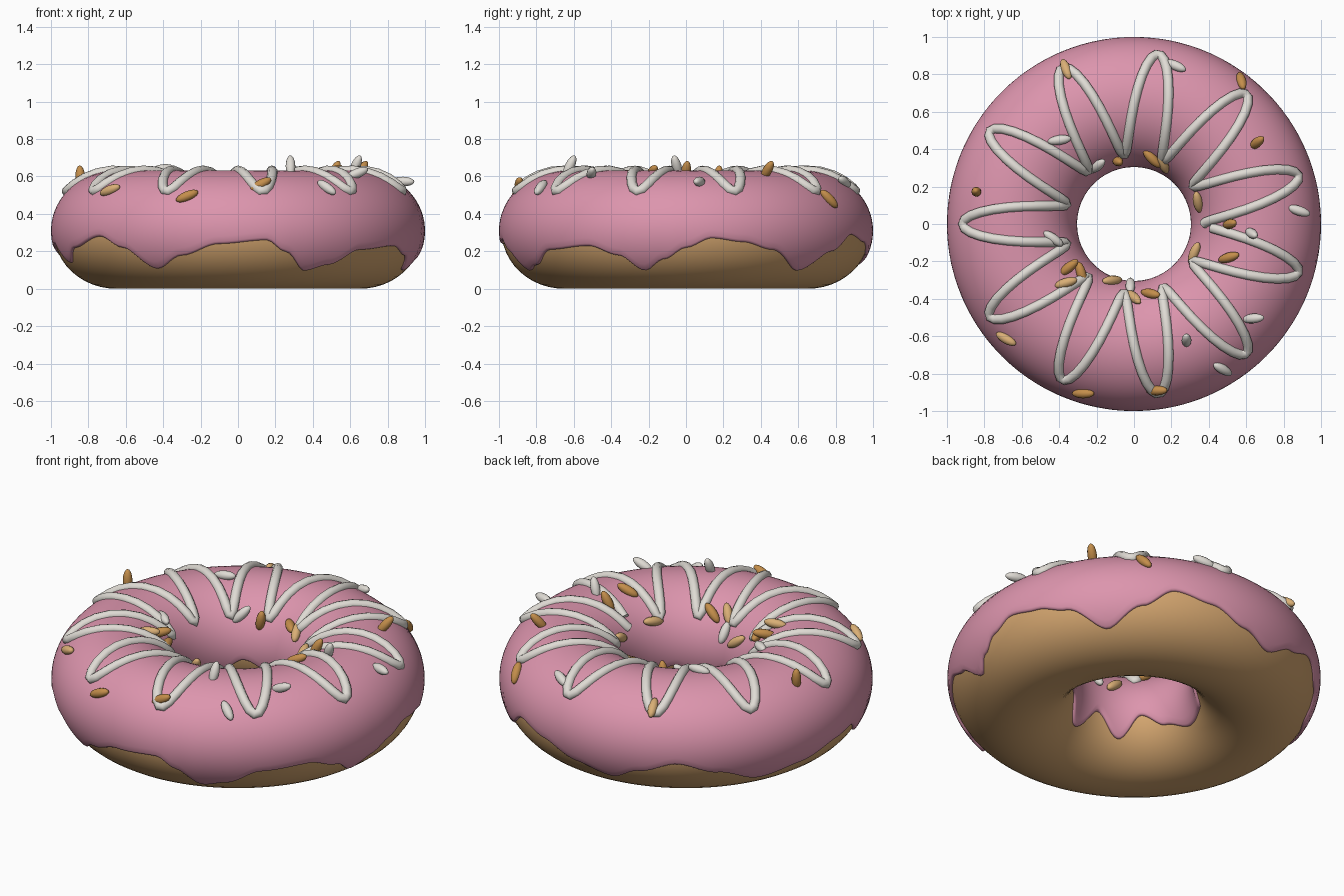
import bpy, bmesh, math
from mathutils import Vector, Matrix

if "Cube" in bpy.data.objects:
    bpy.data.objects.remove(bpy.data.objects["Cube"])

RC, ZC = 0.652, 0.309          # tube centre radius and height
RA, ZA = 0.334, 0.309          # dough cross-section half sizes
TH = 0.014                     # icing thickness


def material(name, rgb):
    m = bpy.data.materials.new(name)
    m.diffuse_color = (*rgb, 1)
    m.use_nodes = True
    m.node_tree.nodes["Principled BSDF"].inputs["Base Color"].default_value = m.diffuse_color
    return m


PINK = material("pink icing", (0.72, 0.30, 0.42))
DOUGH = material("baked dough", (0.66, 0.38, 0.16))
CREAM = material("cream white", (0.74, 0.71, 0.66))
TAN = material("light caramel", (0.70, 0.43, 0.18))
AMBER = material("dark caramel", (0.55, 0.27, 0.07))


def surf(theta, phi, off=0.0):
    r = RC + (RA + off) * math.cos(phi)
    return Vector((r * math.cos(theta), r * math.sin(theta),
                   ZC + (ZA + off) * math.sin(phi)))


def make(name, bm, mat):
    bmesh.ops.recalc_face_normals(bm, faces=bm.faces)
    me = bpy.data.meshes.new(name)
    bm.to_mesh(me)
    bm.free()
    me.materials.append(mat)
    for p in me.polygons:
        p.use_smooth = True
    ob = bpy.data.objects.new(name, me)
    bpy.context.collection.objects.link(ob)
    return ob


def skin(bm, rings, closed_profile):
    """Join a closed loop of profiles with quads."""
    n, k = len(rings), len(rings[0])
    for i in range(n):
        a, b = rings[i], rings[(i + 1) % n]
        for j in range(k if closed_profile else k - 1):
            bm.faces.new((a[j], b[j], b[(j + 1) % k], a[(j + 1) % k]))


# Dough ring
bm = bmesh.new()
rings = [[bm.verts.new(surf(2 * math.pi * i / 128, 2 * math.pi * j / 48))
          for j in range(48)] for i in range(128)]
skin(bm, rings, True)
make("dough_ring", bm, DOUGH)

# Icing edge heights (degrees, z) on the outside and inside of the ring
OUTER = [(0, .22), (8, .27), (18, .25), (28, .21), (41, .10), (53, .20), (63, .29),
         (75, .25), (88, .18), (100, .13), (110, .20), (122, .26), (135, .20),
         (150, .12), (165, .16), (180, .22), (188, .24), (198, .14), (207, .22),
         (222, .28), (231, .22), (242, .11), (252, .18), (264, .24), (279, .26),
         (285, .20), (293, .10), (301, .13), (312, .21), (328, .23), (338, .18),
         (346, .10), (353, .16)]
INNER = [(0, .15), (30, .23), (60, .14), (90, .20), (120, .27), (150, .16),
         (175, .14), (200, .19), (223, .26), (243, .14), (267, .25), (287, .13),
         (315, .24), (340, .20)]


def edge(table, deg):
    pts = table + [(360, table[0][1])]
    for (a, za), (b, zb) in zip(pts, pts[1:]):
        if a <= deg <= b:
            t = (deg - a) / (b - a)
            return za + (zb - za) * t * t * (3 - 2 * t)


# Icing shell with rounded lips and dripping edges
bm = bmesh.new()
rings = []
NI, NJ = 240, 40
LIP = [(0.0, -0.004), (0.004, 0.005), (0.02, 0.011)]
for i in range(NI):
    deg = 360 * i / NI
    th = math.radians(deg)
    lo = math.asin((edge(OUTER, deg) - ZC) / ZA)
    hi = math.pi - math.asin((edge(INNER, deg) - ZC) / ZA)
    prof = [(lo + d, o) for d, o in LIP]
    prof += [(lo + .05 + (hi - lo - .1) * j / NJ, TH) for j in range(NJ + 1)]
    prof += [(hi - d, o) for d, o in reversed(LIP)]
    rings.append([bm.verts.new(surf(th, p, o)) for p, o in prof])
skin(bm, rings, False)
make("icing", bm, PINK)


def on_top(r, theta):
    """Angle on the cross-section for a point seen from above."""
    c = max(-1, min(1, (r - RC) / (RA + TH)))
    return math.acos(c)


# Zigzag drizzle: eleven waves around the ring
cu = bpy.data.curves.new("drizzle", 'CURVE')
cu.dimensions = '3D'
cu.bevel_depth = 0.027
cu.bevel_resolution = 3
cu.use_fill_caps = True
N = 238
sp = cu.splines.new('POLY')
sp.points.add(N)
for i in range(N + 1):
    th = math.radians(1.5 * i)
    r = 0.645 - 0.27 * math.cos(11 * th)
    sp.points[i].co = (*surf(th, on_top(r, th), TH), 1)
sp.use_smooth = True
cu.materials.append(CREAM)
bpy.context.collection.objects.link(bpy.data.objects.new("drizzle", cu))


# Sprinkles: x, y, direction in degrees, tilt away from the surface
def sprinkles(name, mat, items):
    bm = bmesh.new()
    for x, y, deg, tilt in items:
        r, th = math.hypot(x, y), math.atan2(y, x)
        phi = on_top(r, th)
        n = Vector((math.cos(phi) * math.cos(th), math.cos(phi) * math.sin(th),
                    math.sin(phi)))
        d = Vector((math.cos(math.radians(deg)), math.sin(math.radians(deg)), 0))
        # lift the heading so that it lies in the surface
        d.z = -d.dot(n) / max(n.z, 0.2)
        d.normalize()
        t = math.radians(tilt)
        d = d * math.cos(t) + n * math.sin(t)
        rot = d.to_track_quat('Z', 'Y').to_matrix().to_4x4()
        pos = surf(th, phi, TH + 0.008 + 0.018 * math.sin(t))
        bmesh.ops.create_uvsphere(
            bm, u_segments=12, v_segments=8, radius=1,
            matrix=Matrix.Translation(pos) @ rot @ Matrix.Diagonal((.026, .026, .064, 1)))
    make(name, bm, mat)


sprinkles("white_sprinkles", CREAM, [
    (.22, .84, -30, 10), (-.40, .45, 10, 10), (-.20, .32, 60, 20), (.87, .07, -30, 35),
    (.63, -.05, -30, 60), (.63, -.50, 20, 40), (.28, -.62, 95, 60), (.47, -.77, -25, 10),
    (-.44, -.08, -45, 20), (-.02, -.34, 90, 10)])
sprinkles("light_caramel_sprinkles", TAN, [
    (-.68, -.61, -30, 0), (-.36, .82, 110, 15), (.35, .12, 92, 10), (.33, -.16, 60, 10),
    (0, -.40, -50, 10), (-.12, -.31, 0, 5), (-.37, -.32, 10, 30), (.16, .33, -60, 10)])
sprinkles("dark_caramel_sprinkles", AMBER, [
    (-.27, -.90, 0, 0), (.12, -.88, 20, 25), (-.83, .17, 0, 60), (.65, .43, 45, 70),
    (.57, .76, 105, 0), (.52, 0, 10, 40), (.51, -.18, 15, 10), (.09, -.38, -20, 10),
    (-.36, -.24, 45, 50), (-.29, -.27, 120, 20), (-.09, .35, 80, 40), (.10, .36, -30, 20)])
